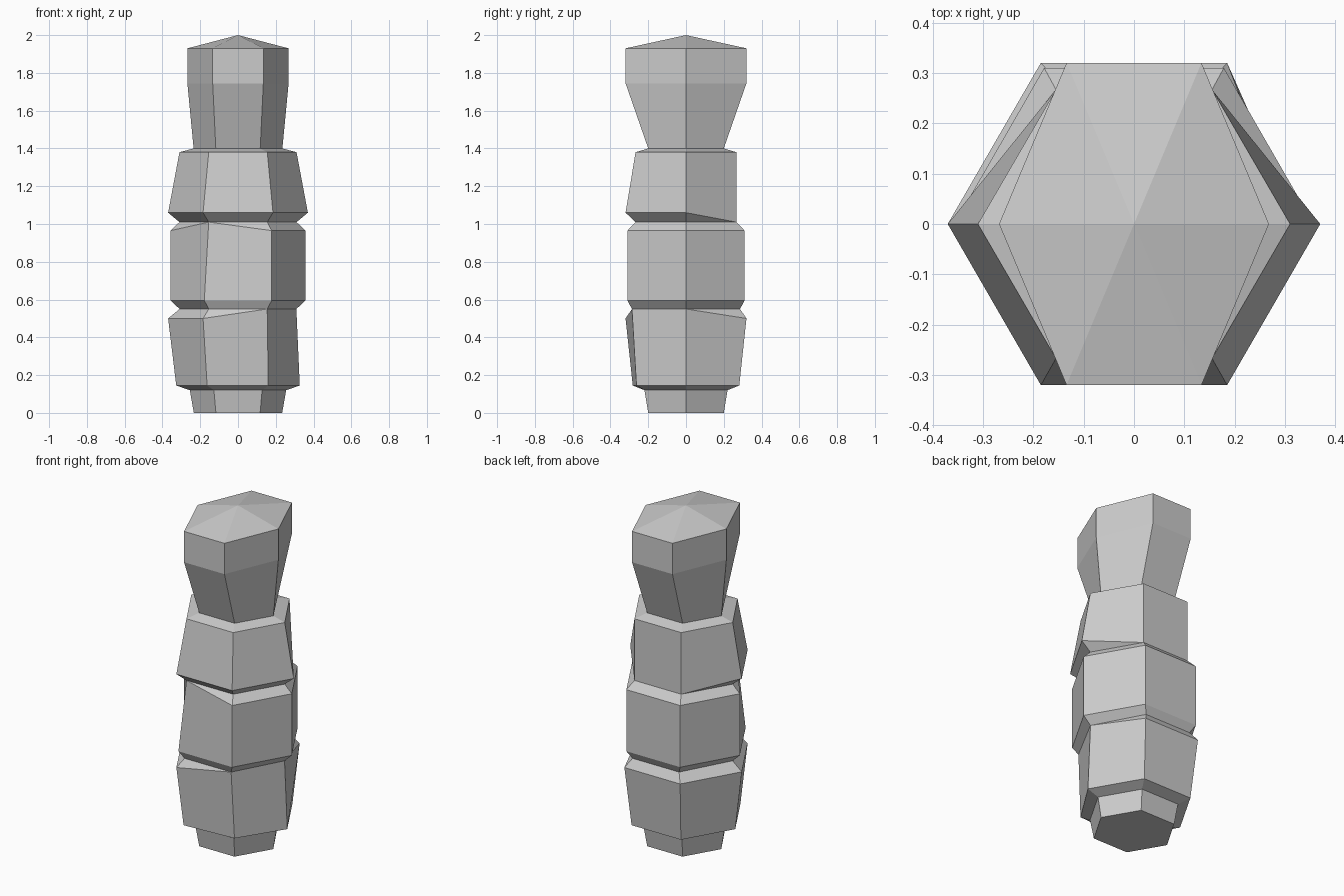
import bpy, bmesh

if "Cube" in bpy.data.objects:
    bpy.data.objects.remove(bpy.data.objects["Cube"])

# Corner order: right, back right, back left, left, front left, front right
CORNERS = [(1, 0), (.5, 1), (-.5, 1), (-1, 0), (-.5, -1), (.5, -1)]


def ring(z, rx, ry):
    return [(rx * a, ry * b, z) for a, b in CORNERS]


def loft(name, rings, apex=None):
    """Skin six-sided rings; corners that coincide are merged."""
    bm = bmesh.new()
    loops = [[bm.verts.new(p) for p in r] for r in rings]
    for lo, hi in zip(loops, loops[1:]):
        for i in range(6):
            j = (i + 1) % 6
            bm.faces.new((lo[i], lo[j], hi[j], hi[i]))
    bm.faces.new(loops[0][::-1])
    if apex:
        tip = bm.verts.new(apex)
        for i in range(6):
            bm.faces.new((loops[-1][i], loops[-1][(i + 1) % 6], tip))
    else:
        bm.faces.new(loops[-1])
    bmesh.ops.remove_doubles(bm, verts=bm.verts, dist=1e-4)
    bmesh.ops.recalc_face_normals(bm, faces=bm.faces)
    mesh = bpy.data.meshes.new(name)
    bm.to_mesh(mesh)
    bm.free()
    obj = bpy.data.objects.new(name, mesh)
    bpy.context.collection.objects.link(obj)
    return obj


# Body profile: foot, three chunky blocks with grooves, head
body = [ring(*r) for r in [
    (0, .234, .2), (.12, .255, .22),
    (.145, .327, .282), (.5, .37, .32),
    (.55, .309, .286),
    (.595, .357, .31), (.965, .357, .31),
    (1.01, .31, .267),
    (1.06, .37, .32), (1.38, .31, .267),
    (1.4, .235, .2),
    (1.745, .268, .32), (1.93, .268, .32)]]

# Chipped corners: rim corners collapse into the neighbouring groove
body[2][5] = (.16, -.262, .145)
for rim, groove, corners in [(3, 4, (0, 5)), (6, 7, (4,)), (8, 7, (1, 2))]:
    for c in corners:
        body[rim][c] = body[groove][c]

loft("stacked_column", body, apex=(0, 0, 2))
